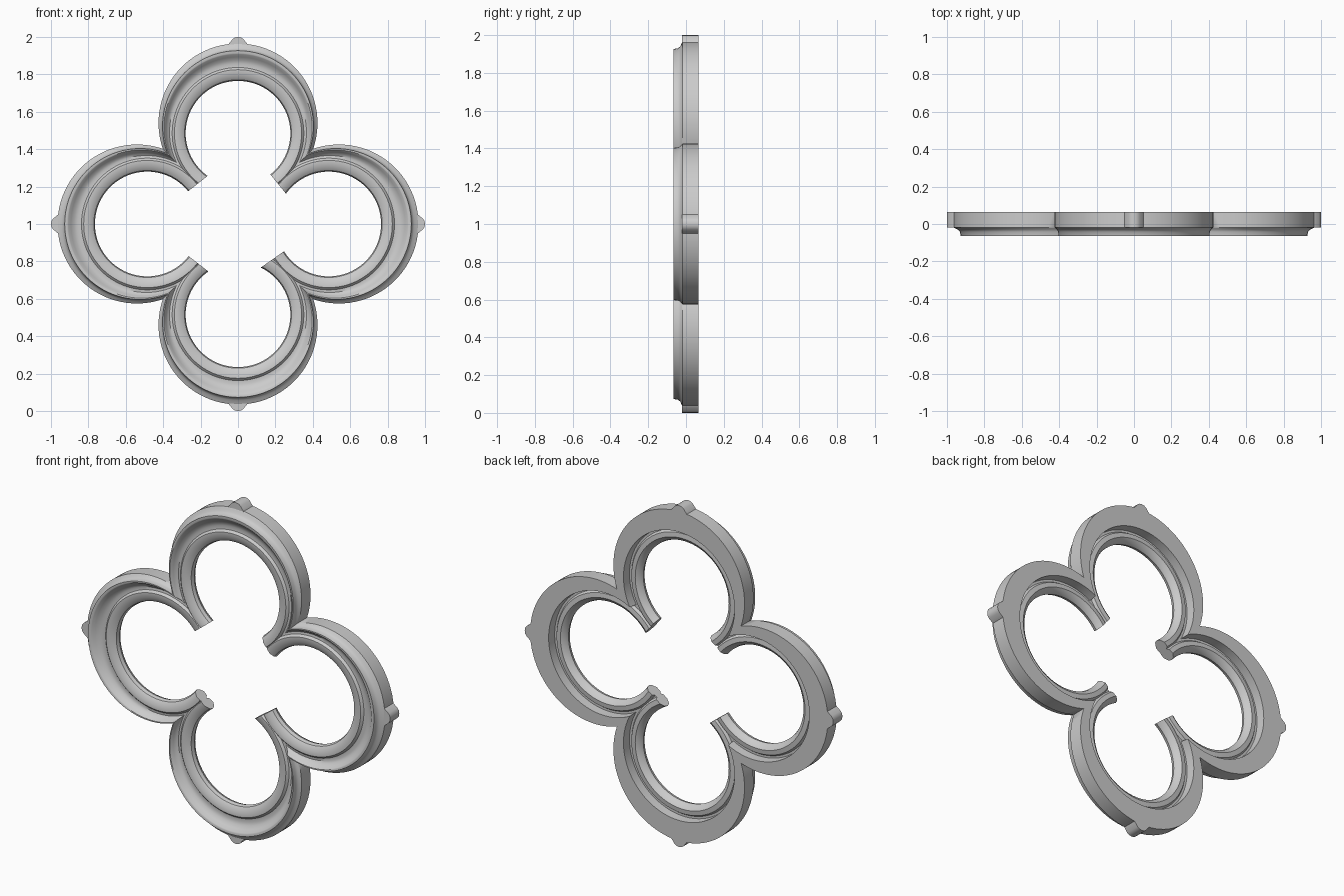
import bpy, bmesh, math
from mathutils import Vector, Matrix

if "Cube" in bpy.data.objects:
    bpy.data.objects.remove(bpy.data.objects["Cube"])

RING_Z, OUT_Z, OUT_R, MID = 0.485, 0.54, 0.425, 0.36
STEPS, END = 44, math.radians(165)

# Cross-section: ("r", radius, y) is fixed on the inner ring,
# ("f", fraction, y) runs from the groove (0) to the outer rim (1)
PROFILE = [
    ("r", 0.280, -0.005), ("r", 0.286, -0.025), ("r", 0.312, -0.043),
    ("r", 0.340, -0.043), ("r", 0.352, -0.030),
    ("f", 0.10, -0.028), ("f", 0.25, -0.034), ("f", 0.40, -0.047),
    ("f", 0.52, -0.062), ("f", 0.57, -0.065), ("f", 0.68, -0.065),
    ("f", 0.71, -0.042), ("f", 0.80, -0.030), ("f", 0.92, -0.024),
    ("f", 1.00, -0.018), ("f", 1.00, 0.065), ("f", 0.0, 0.065),
    ("r", 0.358, 0.012), ("r", 0.345, 0.012), ("r", 0.335, 0.027),
    ("r", 0.308, 0.030), ("r", 0.287, 0.014),
]


def rim(a):
    # distance from ring centre to the off-centre outer circle
    d = OUT_Z - RING_Z
    return d * math.cos(a) + math.sqrt(OUT_R ** 2 - (d * math.sin(a)) ** 2)


def cut(bm, co, no):
    geom = bm.verts[:] + bm.edges[:] + bm.faces[:]
    res = bmesh.ops.bisect_plane(bm, geom=geom, dist=1e-6, plane_co=co,
                                 plane_no=no, clear_outer=True)
    return [e for e in res["geom_cut"] if isinstance(e, bmesh.types.BMEdge)]


def quadrant(p, q):
    """One cusp with half a lobe on each side; p-q is the cut end of the cusp."""
    bm = bmesh.new()
    rows = []
    for i in range(STEPS + 1):
        a = END * i / STEPS
        row = []
        for kind, v, y in PROFILE:
            r = v if kind == "r" else MID + v * (rim(a) - MID)
            row.append(bm.verts.new((r * math.sin(a), y, RING_Z + r * math.cos(a))))
        rows.append(row)
    n = len(PROFILE)
    for A, B in zip(rows, rows[1:]):
        for j in range(n):
            k = (j + 1) % n
            bm.faces.new((A[j], A[k], B[k], B[j]))
    # mitre on the diagonal, then mirror across it
    cut(bm, (0, 0, 0), Vector((1, 0, -1)).normalized())
    dup = bmesh.ops.duplicate(bm, geom=bm.verts[:] + bm.edges[:] + bm.faces[:])
    for v in dup["geom"]:
        if isinstance(v, bmesh.types.BMVert):
            v.co.x, v.co.z = v.co.z, v.co.x
    bmesh.ops.remove_doubles(bm, verts=bm.verts[:], dist=1e-5)
    bmesh.ops.recalc_face_normals(bm, faces=bm.faces[:])
    # trim and cap the cusp end
    d = Vector((q[0] - p[0], 0, q[1] - p[1])).normalized()
    no = Vector((d.z, 0, -d.x))
    if no.x + no.z > 0:
        no = -no
    edges = cut(bm, (p[0], 0, p[1]), no)
    bmesh.ops.edgenet_fill(bm, edges=edges)
    return bm


def finish(name, bm, smooth=True):
    bmesh.ops.recalc_face_normals(bm, faces=bm.faces[:])
    me = bpy.data.meshes.new(name)
    bm.to_mesh(me)
    bm.free()
    ob = bpy.data.objects.new(name, me)
    bpy.context.collection.objects.link(ob)
    ob.location.z = 1.0
    bpy.ops.object.select_all(action='DESELECT')
    ob.select_set(True)
    bpy.context.view_layer.objects.active = ob
    if smooth:
        bpy.ops.object.shade_smooth_by_angle(angle=math.radians(35))
    return ob


# Four-lobed frame: each quadrant has its own slightly uneven cusp cut
CUTS = [
    (1, 1, (0.175, 0.262), (0.25, 0.17)),
    (-1, 1, (0.165, 0.255), (0.26, 0.18)),
    (-1, -1, (0.17, 0.245), (0.26, 0.175)),
    (1, -1, (0.14, 0.22), (0.24, 0.15)),
]
frame = bmesh.new()
for sx, sz, p, q in CUTS:
    part = quadrant(p, q)
    part.transform(Matrix.Diagonal((sx, 1, sz, 1)))
    tmp = bpy.data.meshes.new("tmp")
    part.to_mesh(tmp)
    part.free()
    frame.from_mesh(tmp)
    bpy.data.meshes.remove(tmp)
bmesh.ops.remove_doubles(frame, verts=frame.verts[:], dist=1e-4)
finish("quatrefoil_frame", frame)

# Small rounded nub at the tip of every lobe
HALF = [(0.056, 0.945), (0.05, 0.963), (0.04, 0.974), (0.03, 0.988), (0.017, 0.997), (0.0, 1.0)]
OUTLINE = HALF + [(-x, z) for x, z in reversed(HALF[:-1])]
for i, side in enumerate(("top", "left", "bottom", "right")):
    bm = bmesh.new()
    f = bm.faces.new([bm.verts.new((x, -0.02, z)) for x, z in OUTLINE])
    ext = bmesh.ops.extrude_face_region(bm, geom=[f])
    for v in ext["geom"]:
        if isinstance(v, bmesh.types.BMVert):
            v.co.y = 0.065
    bm.transform(Matrix.Rotation(-i * math.pi / 2, 4, 'Y'))
    finish(side + "_nub", bm)
